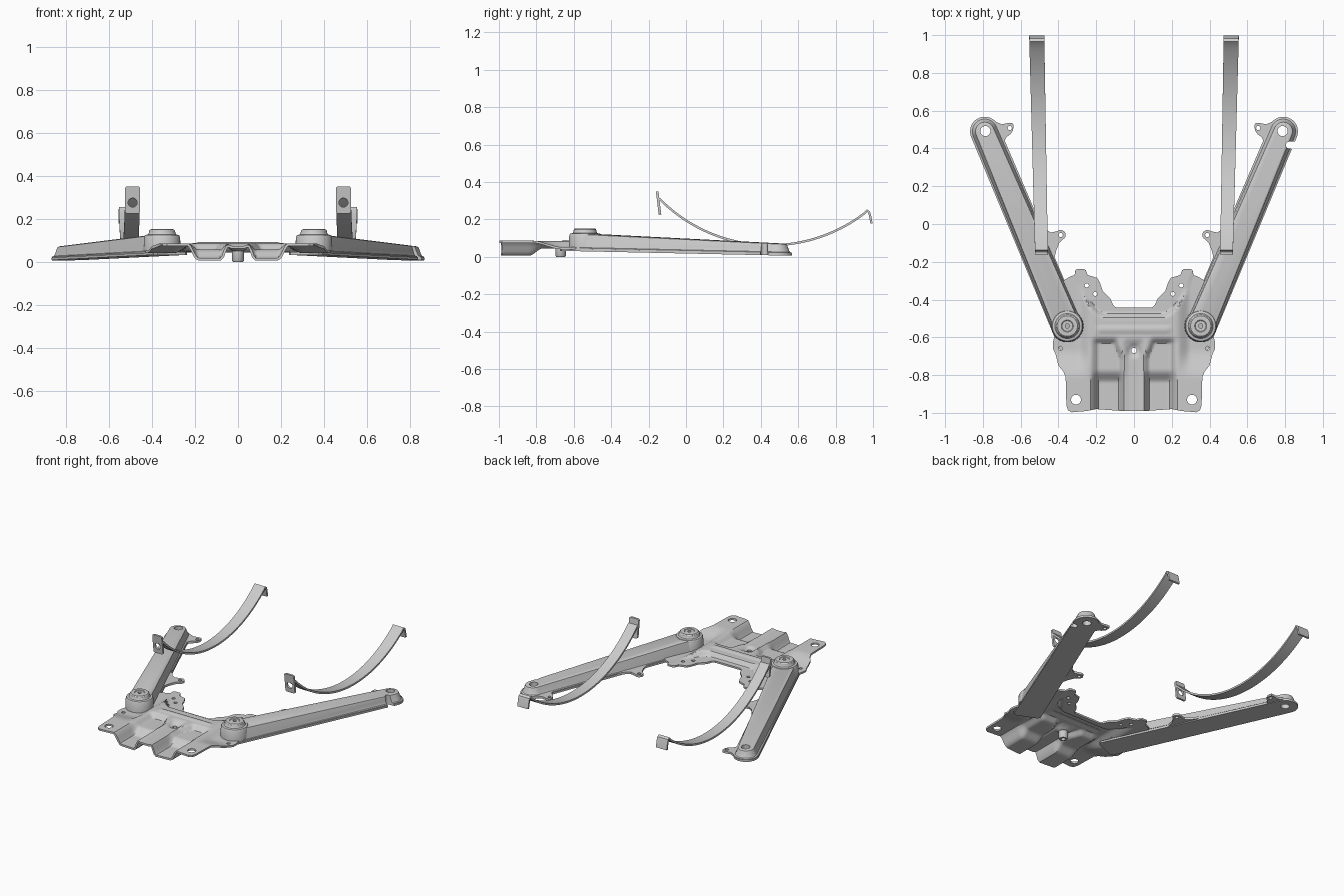
import bpy, bmesh
from math import sin, cos, pi, radians, hypot, asin

if "Cube" in bpy.data.objects:
    bpy.data.objects.remove(bpy.data.objects["Cube"])

def finish(name, bm):
    bmesh.ops.recalc_face_normals(bm, faces=bm.faces)
    me = bpy.data.meshes.new(name)
    bm.to_mesh(me)
    bm.free()
    ob = bpy.data.objects.new(name, me)
    bpy.context.collection.objects.link(ob)
    return ob

def loft(name, rings):
    """Skin equal-length rings and cap both ends."""
    bm = bmesh.new()
    rows = [[bm.verts.new(p) for p in r] for r in rings]
    n = len(rows[0])
    for a, b in zip(rows, rows[1:]):
        for i in range(n):
            j = (i + 1) % n
            bm.faces.new((a[i], a[j], b[j], b[i]))
    bm.faces.new(rows[0])
    bm.faces.new(rows[-1])
    return finish(name, bm)

def bake(ob):
    bpy.context.view_layer.update()
    dg = bpy.context.evaluated_depsgraph_get()
    me = bpy.data.meshes.new_from_object(ob.evaluated_get(dg))
    ob.modifiers.clear()
    ob.data = me

def cut(ob, cutter, op='DIFFERENCE'):
    cutter.hide_render = True
    m = ob.modifiers.new('cut', 'BOOLEAN')
    m.operation, m.object, m.solver = op, cutter, 'EXACT'
    bake(ob)
    bpy.data.objects.remove(cutter)

def arc(cx, cy, r, a0, a1, n):
    return [(cx + r * cos(radians(a0 + (a1 - a0) * i / n)),
             cy + r * sin(radians(a0 + (a1 - a0) * i / n))) for i in range(n + 1)]

def prism(name, pts, z0, z1):
    return loft(name, [[(x, y, z) for x, y in pts] for z in (z0, z1)])

def drill(ob, holes):
    """Round vertical holes given as (x, y, radius)."""
    bm = bmesh.new()
    for x, y, r in holes:
        g = bmesh.ops.create_cone(bm, cap_ends=True, segments=24, radius1=r, radius2=r, depth=1)
        bmesh.ops.translate(bm, verts=g['verts'], vec=(x, y, 0))
    cut(ob, finish('hole_cutter', bm))

def lathe(name, cx, cy, profile, n=40):
    """Closed profile of (radius, z) turned about a vertical axis."""
    bm = bmesh.new()
    rows = [[bm.verts.new((cx + r * cos(2 * pi * i / n), cy + r * sin(2 * pi * i / n), z))
             for i in range(n)] for r, z in profile]
    for k in range(len(rows)):
        a, b = rows[k - 1], rows[k]
        for i in range(n):
            j = (i + 1) % n
            bm.faces.new((a[i], a[j], b[j], b[i]))
    return finish(name, bm)

def step(a, b, t):
    t = min(1, max(0, (t - a) / (b - a)))
    return t * t * (3 - 2 * t)

def mix(a, b, t):
    return a + (b - a) * t

# Pressed crossmember: height field trimmed by its outline
def height(x, y):
    ax = abs(x)
    h = mix(0.08, 0.046, step(-0.82, -0.66, y) * step(0.22, 0.30, ax))
    flange = -0.495 + 8.7 * max(0, ax - 0.15) ** 2
    h = mix(h, 0.05, step(-0.005, 0.025, y - flange))
    ridge = 0.045 + 0.03 * step(-0.72, -0.62, y)
    recess = step(ridge, ridge + 0.035, ax) * (1 - step(0.185, 0.235, ax)) * (1 - step(-0.635, -0.595, y))
    h = mix(h, mix(0.012, 0.05, step(-0.84, -0.77, y)), recess)
    h -= 0.012 * (1 - step(0.03, 0.06, ax)) * (1 - step(-0.64, -0.6, y))
    h -= 0.012 * (1 - step(0.02, 0.045, hypot(x, y + 0.67)))
    h += 0.006 * (1 - step(0.01, 0.02, abs(y + 0.56))) * (1 - step(0.17, 0.21, ax))
    return h

half = [(0.06, -0.99), (0.20, -0.98), (0.25, -0.99), (0.33, -0.997), (0.35, -0.985), (0.358, -0.96),
        (0.36, -0.87), (0.362, -0.81), (0.375, -0.78), (0.40, -0.75), (0.415, -0.69), (0.43, -0.66),
        (0.43, -0.63), (0.41, -0.55), (0.41, -0.30), (0.375, -0.30), (0.335, -0.277), (0.315, -0.27),
        (0.31, -0.245), (0.30, -0.238), (0.265, -0.238), (0.255, -0.245), (0.245, -0.27),
        (0.195, -0.285), (0.18, -0.31), (0.165, -0.355), (0.125, -0.395), (0.11, -0.43), (0.095, -0.442)]
bm = bmesh.new()
bmesh.ops.create_grid(bm, x_segments=92, y_segments=80, size=0.5)
for v in bm.verts:
    x, y = v.co.x * 0.93, v.co.y * 0.82 - 0.62
    v.co = (x, y, height(x, y))
for f in bm.faces:
    f.smooth = True
cross = finish('crossmember', bm)
if cross.data.polygons[0].normal.z < 0:
    cross.data.flip_normals()
sol = cross.modifiers.new('sheet', 'SOLIDIFY')
sol.thickness, sol.offset = 0.012, 0
bake(cross)
cut(cross, prism('outline_cutter', half + [(-x, y) for x, y in reversed(half)], -0.5, 0.5), 'INTERSECT')
drill(cross, [(0, -0.67, 0.014)] + [(s * x, y, r) for s in (1, -1) for x, y, r in
      ((0.307, -0.93, 0.026), (0.25, -0.325, 0.011), (0.205, -0.37, 0.011), (0.39, -0.658, 0.011))])

# Weld nut under the centre hole
lathe('centre_nut', 0, -0.67, [(0.014, 0.0), (0.024, 0.0), (0.028, 0.006), (0.028, 0.05), (0.014, 0.05)], 24)

L = 1.118
def arm_point(s, t, w, zf, zn):
    """Arm space: t from far hole to pivot, w outward; z tilts from zf to zn."""
    return (s * (0.79 - 0.389 * t + 0.921 * w), 0.49 - 0.921 * t - 0.389 * w, mix(zf, zn, t / L))

def build_side(s, side):
    # Bottom closing plate with a square inner end
    plate = arc(0, 0, 0.078, 90, 270, 20) + [(1.22, -0.084), (1.235, -0.07), (1.235, 0.07), (1.22, 0.084)]
    base = loft('arm_plate_' + side, [[arm_point(s, t, w, zf, zn) for t, w in plate]
                                      for zf, zn in ((0.008, 0.03), (0.02, 0.042))])
    # Raised hollow-section arm
    rings = []
    for rf, rn, zf, zn in ((0.075, 0.08, 0.014, 0.036), (0.075, 0.08, 0.024, 0.047),
                           (0.066, 0.079, 0.027, 0.05), (0.061, 0.077, 0.035, 0.06),
                           (0.052, 0.07, 0.062, 0.112), (0.049, 0.067, 0.069, 0.120),
                           (0.042, 0.06, 0.072, 0.124)):
        pts = arc(0, 0, rf, 90, 270, 20) + arc(L, 0, rn, -90, 90, 20)
        rings.append([arm_point(s, t, w, zf, zn) for t, w in pts])
    arm = loft('arm_' + side, rings)
    for ob in (base, arm):
        drill(ob, [(s * 0.787, 0.492, 0.027)])
        if s > 0:  # locating notch, right arm only
            slot = arc(0.822, 0.418, 0.018, 90, 270, 10) + [(0.9, 0.385), (0.9, 0.44)]
            cut(ob, prism('notch_cutter', slot, -0.5, 0.5))

    # Small fixing tabs on the inner edge
    rear = [(0.74, 0.545), (0.70, 0.528), (0.665, 0.535), (0.645, 0.535), (0.638, 0.525), (0.640, 0.495),
            (0.655, 0.475), (0.675, 0.46), (0.70, 0.41), (0.74, 0.42)]
    mid = [(0.50, 0.02), (0.465, -0.03), (0.44, -0.045), (0.415, -0.04)] + \
        arc(0.388, -0.058, 0.026, 60, 240, 10) + [(0.395, -0.10), (0.412, -0.14), (0.425, -0.2),
                                                  (0.40, -0.26), (0.44, -0.28)]
    tab = prism('rear_tab_' + side, [(s * x, y) for x, y in rear], 0.012, 0.026)
    drill(tab, [(s * 0.658, 0.508, 0.011)])
    tab = prism('middle_tab_' + side, [(s * x, y) for x, y in mid], 0.026, 0.04)
    drill(tab, [(s * 0.388, -0.058, 0.011)])

    # Stepped pivot boss
    lathe('pivot_boss_' + side, s * 0.353, -0.54,
          [(0.011, 0.05), (0.086, 0.05), (0.084, 0.115), (0.079, 0.124), (0.066, 0.127), (0.062, 0.133),
           (0.060, 0.145), (0.054, 0.151), (0.032, 0.152), (0.028, 0.149), (0.011, 0.149)])

    # Curved strap with a hooked rear end
    R, a0, a1 = 0.83, asin(-0.592 / 0.83), asin(0.505 / 0.83)
    path = [(0.45 + R * sin(a), 0.892 - R * cos(a)) for a in
            (a0 + (a1 - a0) * i / 40 for i in range(41))]
    path += [(0.968, 0.248), (0.977, 0.241), (0.983, 0.225), (0.992, 0.178)]
    rings = []
    for i, (y, z) in enumerate(path):
        p, q = path[max(0, i - 1)], path[min(len(path) - 1, i + 1)]
        d = hypot(q[0] - p[0], q[1] - p[1])
        ny, nz = -(q[1] - p[1]) / d * 0.006, (q[0] - p[0]) / d * 0.006
        k = (y + 0.15) / 1.15
        cx, w = mix(0.49, 0.515, k), mix(0.034, 0.04, k)
        rings.append([(s * (cx + a * w), y + b * ny, z + b * nz)
                      for a, b in ((-1, -1), (1, -1), (1, 1), (-1, 1))])
    loft('strap_' + side, rings)

    # Upright strap end plate with bolt hole
    corners = []
    for cx, cz, a in ((0.515, 0.34, 0), (0.465, 0.34, 90), (0.465, 0.235, 180), (0.515, 0.235, 270)):
        corners += arc(cx, cz, 0.01, a, a + 90, 5)
    end = loft('strap_end_plate_' + side, [[(s * x, y - (z - 0.225) * 0.12, z) for x, z in corners]
                                           for y in (-0.146, -0.132)])
    cut(end, loft('bolt_cutter', [[(s * x, y, z) for x, z in arc(0.49, 0.275, 0.021, 0, 345, 23)]
                                  for y in (-0.3, 0.0)]))

build_side(1, 'right')
build_side(-1, 'left')

bpy.ops.object.select_all(action='DESELECT')
for ob in bpy.context.collection.objects:
    ob.select_set(True)
    bpy.context.view_layer.objects.active = ob
bpy.ops.object.shade_smooth_by_angle(angle=radians(35))
